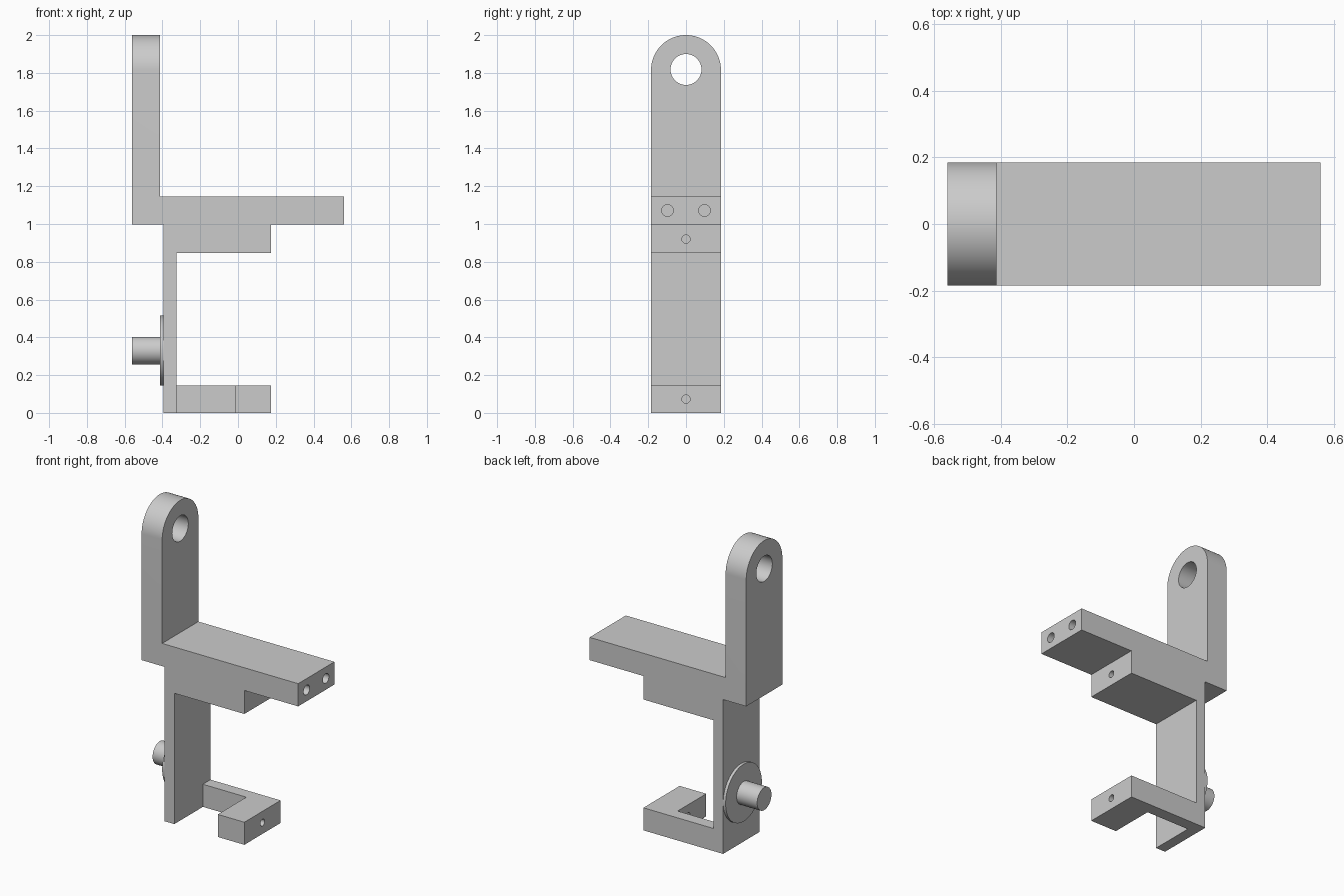
import bpy, bmesh
from math import pi, sin, cos, radians
from mathutils import Matrix, Vector

cube = bpy.data.objects.get("Cube")
if cube:
    bpy.data.objects.remove(cube, do_unlink=True)

HALF = 0.185          # half width of every bar
TOP_Z = 1.815         # centre of the rounded arm end
PEG_Z = 0.33          # height of the pivot peg

grey = bpy.data.materials.new("plain grey")
grey.use_nodes = True
grey.diffuse_color = (0.6, 0.6, 0.6, 1)
grey.node_tree.nodes["Principled BSDF"].inputs["Base Color"].default_value = grey.diffuse_color


def finish(name, bm):
    bmesh.ops.recalc_face_normals(bm, faces=bm.faces)
    mesh = bpy.data.meshes.new(name)
    bm.to_mesh(mesh)
    bm.free()
    mesh.materials.append(grey)
    obj = bpy.data.objects.new(name, mesh)
    bpy.context.collection.objects.link(obj)
    return obj


def extrude(name, points, offset):
    """Fill a closed outline and push it along offset."""
    bm = bmesh.new()
    face = bm.faces.new([bm.verts.new(p) for p in points])
    out = bmesh.ops.extrude_face_region(bm, geom=[face])
    moved = [v for v in out["geom"] if isinstance(v, bmesh.types.BMVert)]
    bmesh.ops.translate(bm, verts=moved, vec=Vector(offset))
    return finish(name, bm)


def side_profile(name, xz):
    return extrude(name, [(x, -HALF, z) for x, z in xz], (0, 2 * HALF, 0))


def rod(name, x0, x1, y, z, radius, sides=48):
    """Cylinder lying along x."""
    bm = bmesh.new()
    place = Matrix.Translation(((x0 + x1) / 2, y, z)) @ Matrix.Rotation(pi / 2, 4, 'Y')
    bmesh.ops.create_cone(bm, cap_ends=True, segments=sides, radius1=radius,
                          radius2=radius, depth=x1 - x0, matrix=place)
    return finish(name, bm)


def box(name, lo, hi):
    bm = bmesh.new()
    lo, hi = Vector(lo), Vector(hi)
    bmesh.ops.create_cube(bm, size=1, matrix=Matrix.Translation((lo + hi) / 2)
                          @ Matrix.Diagonal((*(hi - lo), 1)))
    return finish(name, bm)


def carve(target, cutter, operation='DIFFERENCE'):
    mod = target.modifiers.new(cutter.name, 'BOOLEAN')
    mod.operation, mod.solver, mod.object = operation, 'EXACT', cutter
    cutter.hide_render = True
    bpy.context.view_layer.objects.active = target
    bpy.ops.object.modifier_apply(modifier=mod.name)
    bpy.data.objects.remove(cutter, do_unlink=True)


# L-shaped upper bracket, rounded at the top of its upright arm
bracket = side_profile("upper_bracket", [
    (-0.56, 0.998), (0.56, 0.998), (0.56, 1.145),
    (-0.413, 1.145), (-0.413, 2.0), (-0.56, 2.0)])
arc = [(-1, HALF * cos(pi * i / 48), TOP_Z + HALF * sin(pi * i / 48)) for i in range(49)]
envelope = extrude("round_envelope", [(-1, -HALF, 0.5), (-1, HALF, 0.5)] + arc, (2, 0, 0))
carve(bracket, envelope, 'INTERSECT')
carve(bracket, rod("eye_hole", -0.7, -0.3, 0, 1.818, 0.082))
for side in (-1, 1):
    carve(bracket, rod("end_hole", 0.41, 0.7, side * 0.098, 1.071, 0.031, 32))

# C-shaped lower frame, its bottom arm notched from the front
frame = side_profile("lower_frame", [
    (-0.395, 0), (0.175, 0), (0.175, 0.146), (-0.326, 0.146),
    (-0.326, 0.846), (0.175, 0.846), (0.175, 0.998), (-0.395, 0.998)])
carve(frame, box("notch", (-0.326, -0.3, -0.1), (-0.015, 0.107, 0.3)))
carve(frame, rod("lower_pin_hole", -0.1, 0.3, 0, 0.073, 0.022, 32))
carve(frame, rod("upper_pin_hole", 0.0, 0.3, 0, 0.92, 0.022, 32))

# Pivot washer and peg
washer = rod("pivot_washer", -0.413, -0.395, 0, PEG_Z, HALF, 64)
peg = rod("pivot_peg", -0.56, -0.413, 0, PEG_Z, 0.073)

# Smooth the round surfaces, keep the edges crisp
bpy.ops.object.select_all(action='DESELECT')
for obj in (bracket, frame, washer, peg):
    obj.select_set(True)
bpy.context.view_layer.objects.active = bracket
bpy.ops.object.shade_smooth_by_angle(angle=radians(30))
